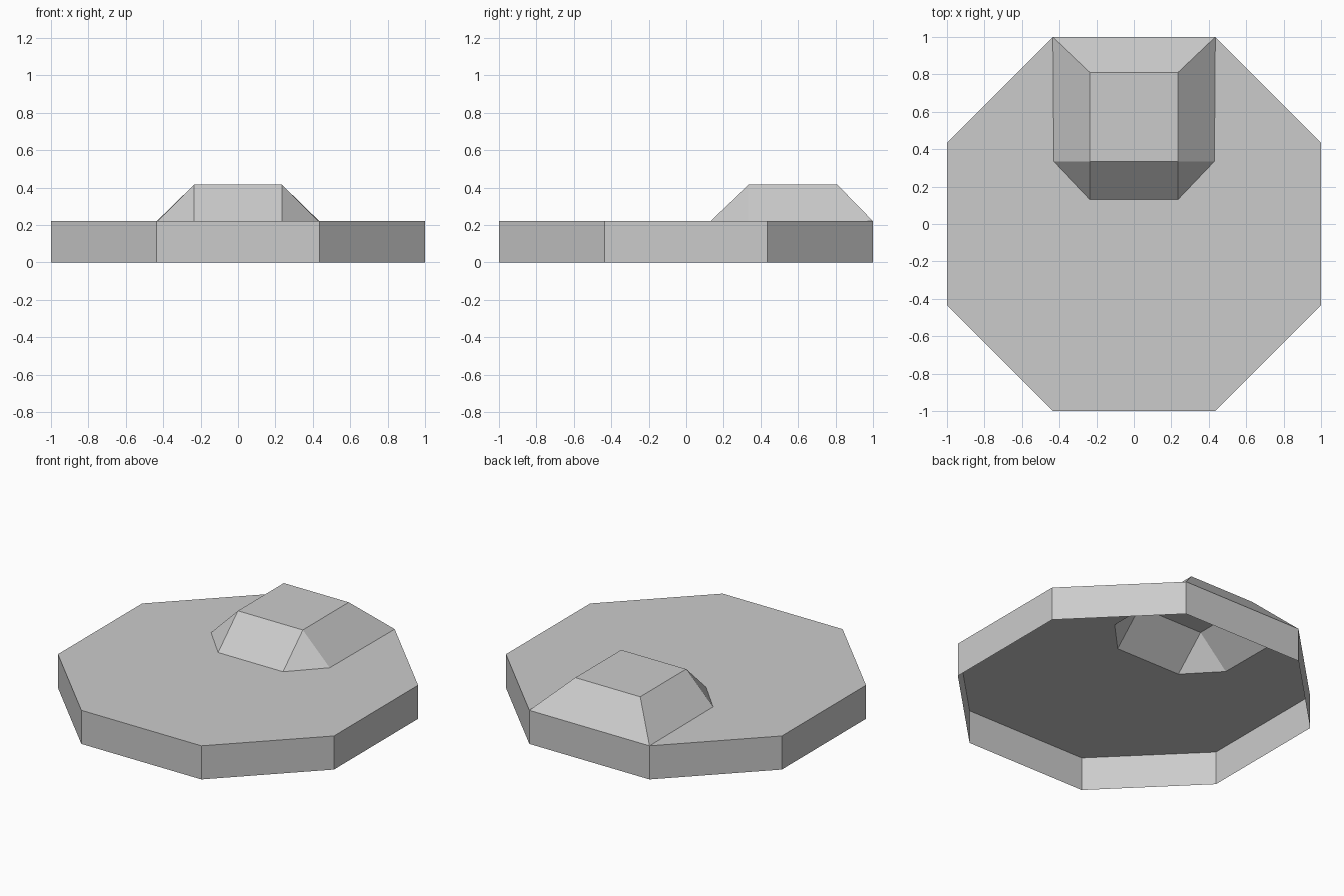
import bpy, bmesh

if "Cube" in bpy.data.objects:
    bpy.data.objects.remove(bpy.data.objects["Cube"])

grey = bpy.data.materials.new("light grey")
grey.diffuse_color = (0.6, 0.6, 0.6, 1)
grey.use_nodes = True
grey.node_tree.nodes["Principled BSDF"].inputs["Base Color"].default_value = grey.diffuse_color

DECK, TOP = 0.22, 0.415      # deck height, raised block height
A = 0.435                    # half length of an octagon side


def make_object(name, build):
    bm = bmesh.new()
    build(bm)
    mesh = bpy.data.meshes.new(name)
    bm.to_mesh(mesh)
    bm.free()
    mesh.materials.append(grey)
    obj = bpy.data.objects.new(name, mesh)
    bpy.context.collection.objects.link(obj)
    return obj


# Octagon, counter-clockwise, from the back left corner to the back right one
octagon = [(-A, 1), (-1, A), (-1, -A), (-A, -1), (A, -1), (1, -A), (1, A), (A, 1)]
# Footprint of the raised block, from back right to back left
footprint = [(A, 1), (0.43, 0.335), (0.235, 0.13),
             (-0.235, 0.13), (-0.43, 0.335), (-A, 1)]


# Hollow octagonal base: open below, deck notched under the block
def build_base(bm):
    low = [bm.verts.new((x, y, 0)) for x, y in octagon]
    high = [bm.verts.new((x, y, DECK)) for x, y in octagon]
    for i in range(8):
        j = (i + 1) % 8
        bm.faces.new((low[i], low[j], high[j], high[i]))
    notch = [bm.verts.new((x, y, DECK)) for x, y in footprint[1:-1]]
    bm.faces.new(high + notch)


# Raised block: sloped sides, cut front corners, open below
def build_block(bm):
    br, r, fr, fl, l, bl = [bm.verts.new((x, y, DECK)) for x, y in footprint]
    tbr, tfr, tfl, tbl = [bm.verts.new((x, y, TOP)) for x, y in
                          [(0.235, 0.81), (0.235, 0.335),
                           (-0.235, 0.335), (-0.235, 0.81)]]
    for face in [(tbr, tbl, tfl, tfr), (br, bl, tbl, tbr), (r, br, tbr, tfr),
                 (fr, r, tfr), (fl, fr, tfr, tfl), (l, fl, tfl),
                 (bl, l, tfl, tbl)]:
        bm.faces.new(face)


make_object("base", build_base)
make_object("raised_block", build_block)
